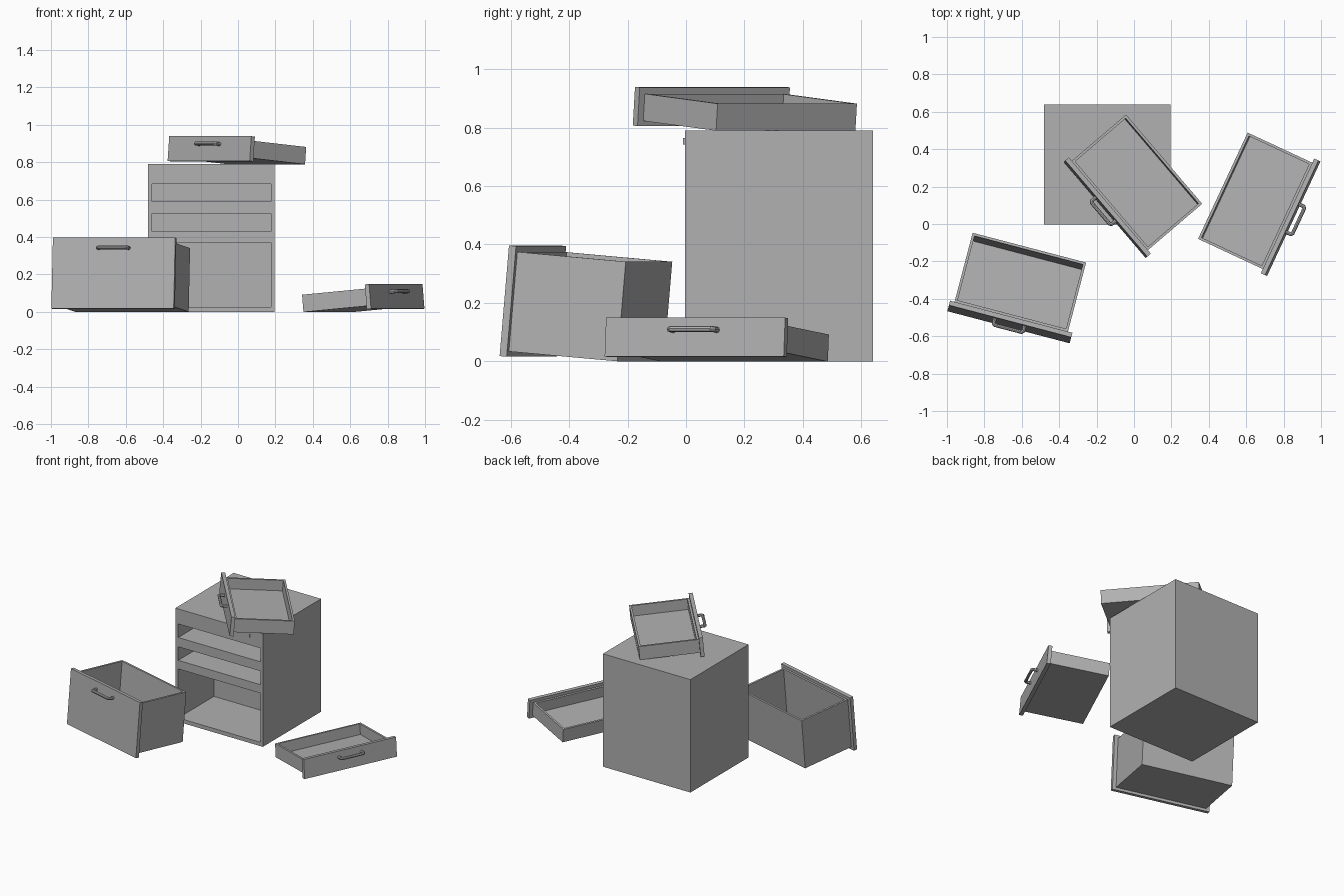
import bpy, bmesh
from math import radians
from mathutils import Matrix, Vector

if "Cube" in bpy.data.objects:
    bpy.data.objects.remove(bpy.data.objects["Cube"])

grey = bpy.data.materials.new("dark_grey")
grey.diffuse_color = (0.44, 0.44, 0.44, 1)
grey.use_nodes = True
grey.node_tree.nodes["Principled BSDF"].inputs["Base Color"].default_value = grey.diffuse_color


def box(name, lo, hi, matrix=Matrix()):
    """Axis-aligned box between two corners, placed by matrix."""
    bm = bmesh.new()
    bmesh.ops.create_cube(bm, size=1)
    lo, hi = Vector(lo), Vector(hi)
    for v in bm.verts:
        v.co = (lo + hi) / 2 + Vector(a * b for a, b in zip(v.co, hi - lo))
    mesh = bpy.data.meshes.new(name)
    bm.to_mesh(mesh)
    bm.free()
    mesh.materials.append(grey)
    ob = bpy.data.objects.new(name, mesh)
    bpy.context.collection.objects.link(ob)
    ob.matrix_world = matrix
    return ob


def tray(name, w, y0, y1, z0, z1, wall, matrix):
    """Open-topped box: inset the top face and push it down."""
    ob = box(name, (-w / 2, y0, z0), (w / 2, y1, z1), matrix)
    bm = bmesh.new()
    bm.from_mesh(ob.data)
    bm.normal_update()
    top = max(bm.faces, key=lambda f: f.calc_center_median().z)
    bmesh.ops.inset_region(bm, faces=[top], thickness=wall)
    inner = bmesh.ops.extrude_face_region(bm, geom=[top])["geom"]
    verts = [g for g in inner if isinstance(g, bmesh.types.BMVert)]
    bmesh.ops.translate(bm, verts=verts, vec=(0, 0, z0 + wall - z1))
    if top.is_valid:
        bmesh.ops.delete(bm, geom=[top], context="FACES")
    bmesh.ops.recalc_face_normals(bm, faces=bm.faces)
    bm.to_mesh(ob.data)
    bm.free()


def pull(name, z, matrix):
    """U-shaped bar handle swept along a short path."""
    h, d, c = 0.082, 0.036, 0.008
    path = [(-h, 0.005), (-h, c - d), (c - h, -d), (h - c, -d), (h, c - d), (h, 0.005)]
    cu = bpy.data.curves.new(name, "CURVE")
    cu.dimensions = "3D"
    cu.bevel_depth, cu.bevel_resolution, cu.use_fill_caps = 0.0105, 2, True
    cu.materials.append(grey)
    sp = cu.splines.new("POLY")
    sp.points.add(len(path) - 1)
    for p, (x, y) in zip(sp.points, path):
        p.co = (x, y, z, 1)
    ob = bpy.data.objects.new(name, cu)
    bpy.context.collection.objects.link(ob)
    ob.matrix_world = matrix
    bpy.ops.object.select_all(action="DESELECT")
    ob.select_set(True)
    bpy.context.view_layer.objects.active = ob
    bpy.ops.object.convert(target="MESH")
    bpy.ops.object.shade_smooth_by_angle(angle=radians(40))


def drawer(name, origin, turn, panel_h, box_h, handle_z):
    """Drawer tipped back on its rear edge; origin is the front bottom centre."""
    m = (Matrix.Translation(origin) @ Matrix.Rotation(radians(turn), 4, "Z")
         @ Matrix.Rotation(radians(-5), 4, "X"))
    box(name + "_front", (-0.338, 0, 0), (0.338, 0.025, panel_h), m)
    tray(name + "_tray", 0.627, 0.025, 0.41, 0.018, 0.018 + box_h, 0.02, m)
    pull(name + "_handle", handle_z, m)


# Cabinet body with three drawer openings
cabinet = box("cabinet", (-0.482, -0.004, 0), (0.195, 0.64, 0.79))
for z0, z1 in [(0.027, 0.37), (0.43, 0.525), (0.59, 0.685)]:
    cutter = box("opening_cutter", (-0.46, -0.1, z0), (0.176, 0.391, z1))
    cutter.hide_render = True
    mod = cabinet.modifiers.new("opening", "BOOLEAN")
    mod.operation, mod.solver, mod.object = "DIFFERENCE", "EXACT", cutter
    bpy.context.view_layer.objects.active = cabinet
    bpy.ops.object.modifier_apply(modifier=mod.name)
    bpy.data.objects.remove(cutter)

# Small stud on the top rail
box("lock_stud", (0.091, -0.01, 0.742), (0.097, 0.004, 0.764))

# Drawers: deep one at left, shallow ones at right and on top
drawer("deep_drawer", (-0.671, -0.552, 0.018), -14.7, 0.38, 0.342, 0.325)
drawer("side_drawer", (0.854, 0.028, 0.017), 65.0, 0.133, 0.093, 0.091)
drawer("top_drawer", (-0.157, 0.075, 0.807), -49.5, 0.133, 0.093, 0.091)
